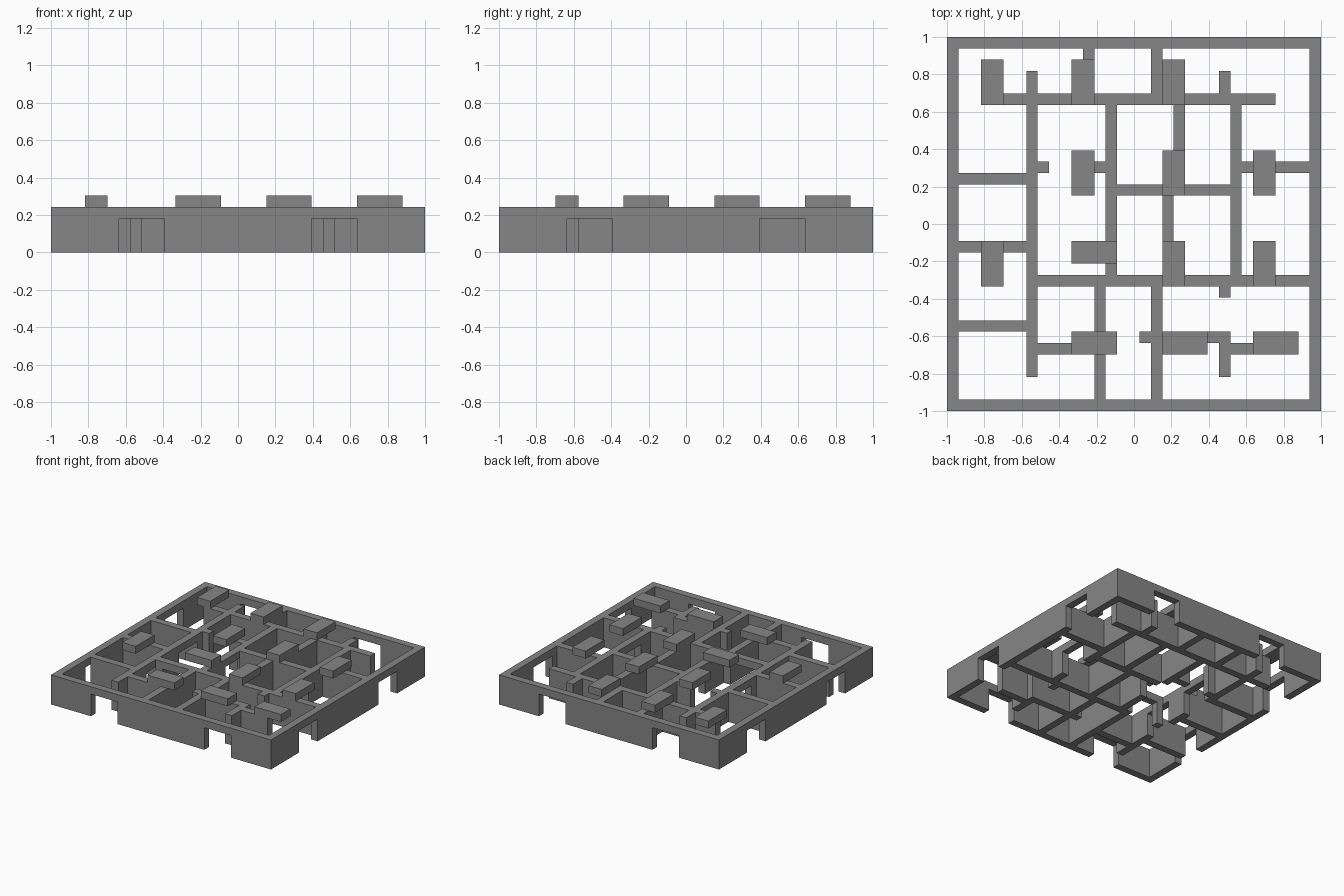
import bpy
import bmesh
from mathutils import Matrix, Vector

cube = bpy.data.objects.get("Cube")
if cube:
    bpy.data.objects.remove(cube, do_unlink=True)

UNIT = 2 / 33      # one wall thickness
HALF = 16.5        # half the plan, in wall thicknesses
WALL_TOP, DOOR_TOP, DOOR_WIDTH = 4, 3, 4

GREY = (0.24, 0.24, 0.24, 1)
grey = bpy.data.materials.new("wall grey")
grey.use_nodes = True
grey.diffuse_color = GREY
grey.node_tree.nodes["Principled BSDF"].inputs["Base Color"].default_value = GREY


def add_block(bm, low, high):
    """Add an axis-aligned block given in plan units."""
    low, high = Vector(low), Vector(high)
    place = Matrix.Translation((low + high) / 2 - Vector((HALF, HALF, 0)))
    size = Matrix.Diagonal((high - low).to_4d())
    size[3][3] = 1
    bmesh.ops.create_cube(bm, size=1, matrix=Matrix.Scale(UNIT, 4) @ place @ size)


def finish(name, bm):
    mesh = bpy.data.meshes.new(name)
    bm.to_mesh(mesh)
    bm.free()
    mesh.materials.append(grey)
    bpy.context.collection.objects.link(bpy.data.objects.new(name, mesh))


def wall(name, along, line, start, end, doors=()):
    """Wall along x or y; each door leaves a lintel over its opening."""
    bm = bmesh.new()

    def piece(a, b, bottom):
        if along == "x":
            add_block(bm, (a, line, bottom), (b, line + 1, WALL_TOP))
        else:
            add_block(bm, (line, a, bottom), (line + 1, b, WALL_TOP))

    at = start
    for door in doors:
        piece(at, door, 0)
        piece(door, door + DOOR_WIDTH, DOOR_TOP)
        at = door + DOOR_WIDTH
    piece(at, end, 0)
    finish(name, bm)


# Outer walls, two doorways on every side
GATES = (6, 23)
wall("front_wall", "x", 0, 0, 33, GATES)
wall("back_wall", "x", 32, 0, 33, GATES)
wall("right_wall", "y", 0, 1, 32, GATES)
wall("left_wall", "y", 32, 1, 32, GATES)

# Inner walls running front to back
wall("right_passage_wall", "y", 7, 3, 30, (9, 16))
wall("back_right_divider", "y", 12, 28, 32)
wall("back_left_divider", "y", 18, 28, 32)
wall("back_stub", "y", 24, 28, 30)
wall("hall_wall", "y", 14, 12, 27, (16,))
wall("middle_room_back_divider", "y", 20, 20, 27)
wall("middle_room_front_divider", "y", 19, 12, 19)
wall("left_passage_wall", "y", 25, 12, 27, (14,))
wall("front_right_divider", "y", 13, 1, 11)
wall("front_left_divider", "y", 18, 1, 11)
wall("front_stub", "y", 24, 3, 7)
wall("cross_wall_stub", "y", 24, 10, 11)

# Inner walls running side to side
wall("back_passage_wall", "x", 27, 4, 29)
wall("right_room_back_wall", "x", 20, 1, 7)
wall("right_room_middle_wall", "x", 14, 1, 7)
wall("right_room_front_wall", "x", 7, 1, 7)
wall("hall_right_stub", "x", 21, 8, 9)
wall("hall_left_stub", "x", 21, 12, 14)
wall("left_room_back_wall", "x", 21, 26, 32)
wall("middle_room_wall", "x", 19, 15, 25)
wall("cross_wall", "x", 11, 8, 32, (9,))
wall("front_right_room_wall", "x", 5, 8, 13)
wall("front_middle_stub", "x", 6, 17, 18)
wall("front_middle_wall", "x", 6, 19, 24)
wall("front_left_room_wall", "x", 5, 25, 29)

# Roof blocks lying on the wall tops, lengthwise or crosswise
lengthwise = [(3, 27), (11, 27), (19, 27), (11, 19), (19, 19), (27, 19),
              (3, 11), (19, 11), (27, 11)]
crosswise = [(11, 13), (11, 5), (19, 5), (27, 5)]
for spots, width, depth in ((lengthwise, 2, 4), (crosswise, 4, 2)):
    for x, y in spots:
        bm = bmesh.new()
        add_block(bm, (x, y, WALL_TOP), (x + width, y + depth, WALL_TOP + 1))
        finish("roof_block", bm)
